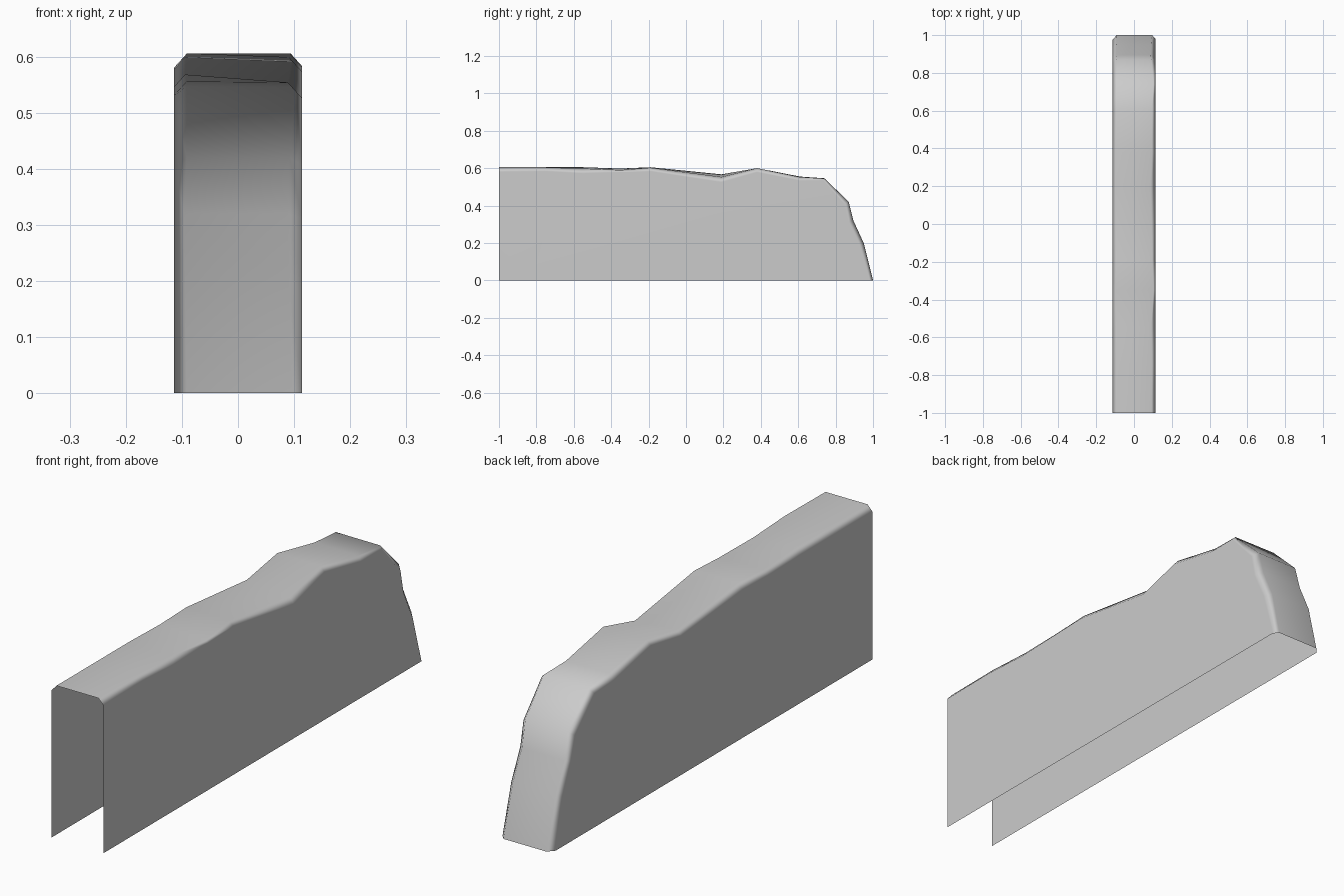
import bpy
import bmesh
from mathutils import Vector

old = bpy.data.objects.get("Cube")
if old:
    bpy.data.objects.remove(old, do_unlink=True)

HALF = 0.114

# Ridge path: y, z on the -x side, z on the +x side, bevel on -x, bevel on +x
path = [
    (-1.0, .605, .605, .025, .025),
    (-.75, .605, .605, .025, .022),
    (-.55, .605, .598, .025, .026),
    (-.35, .598, .59, .022, .012),
    (-.19, .605, .603, .025, .02),
    (.19, .567, .553, .022, .028),
    (.38, .6, .6, .022, .022),
    (.61, .555, .553, .025, .02),
    (.74, .546, .545, .025, .012),
    (.87, .42, .42, .025, .025),
    (.895, .32, .32, .02, .028),
    (.95, .20, .20, .022, .026),
    (1.0, 0, 0, .025, .02),
]


def edge_lines(side):
    """Ridge line and the wall line set inward from it, for one side."""
    col = 1 if side < 0 else 2
    pts = [Vector((0, row[0], row[col])) for row in path]
    ridge, wall = [], []
    for i, p in enumerate(pts):
        bevel = path[i][col + 2]
        along = pts[min(i + 1, len(pts) - 1)] - pts[max(i - 1, 0)]
        inward = Vector((0, along.z, -along.y)).normalized()
        # Ends stay on the open front and on the ground
        if i == 0:
            inward = Vector((0, 0, -1))
        elif i == len(pts) - 1:
            inward = Vector((0, -1, 0))
        ridge.append(p + Vector((side * (HALF - bevel * .9), 0, 0)))
        wall.append(p + inward * bevel + Vector((side * HALF, 0, 0)))
    return ridge, wall


bm = bmesh.new()
ridge_r, wall_r = edge_lines(-1)
ridge_l, wall_l = edge_lines(1)
lines = [[bm.verts.new(p) for p in pts] for pts in (wall_r, ridge_r, ridge_l, wall_l)]

# Top strip and bevels, running over the crest and down the closed end
for a, b in zip(lines, lines[1:]):
    for i in range(len(path) - 1):
        bm.faces.new((a[i], b[i], b[i + 1], a[i + 1]))

# Flat side walls; the front and underside stay open
for line, side in ((lines[0], -1), (lines[3], 1)):
    foot = bm.verts.new((side * HALF, -1, 0))
    loop = [foot] + line
    bm.faces.new(loop if side < 0 else loop[::-1])

bmesh.ops.recalc_face_normals(bm, faces=bm.faces)
top = max(bm.faces, key=lambda f: f.normal.z)
if sum(f.normal.z for f in bm.faces) < 0:
    bmesh.ops.reverse_faces(bm, faces=bm.faces)

mesh = bpy.data.meshes.new("worn_wall_shell")
bm.to_mesh(mesh)
bm.free()
shell = bpy.data.objects.new("worn_wall_shell", mesh)
bpy.context.collection.objects.link(shell)

# Plain grey
grey = bpy.data.materials.new("plain_grey")
grey.use_nodes = True
colour = (.6, .6, .6, 1)
grey.diffuse_color = colour
grey.node_tree.nodes["Principled BSDF"].inputs["Base Color"].default_value = colour
mesh.materials.append(grey)

# Soft edges that leave the large walls flat
for poly in mesh.polygons:
    poly.use_smooth = True
shell.modifiers.new("weighted_normals", 'WEIGHTED_NORMAL')
